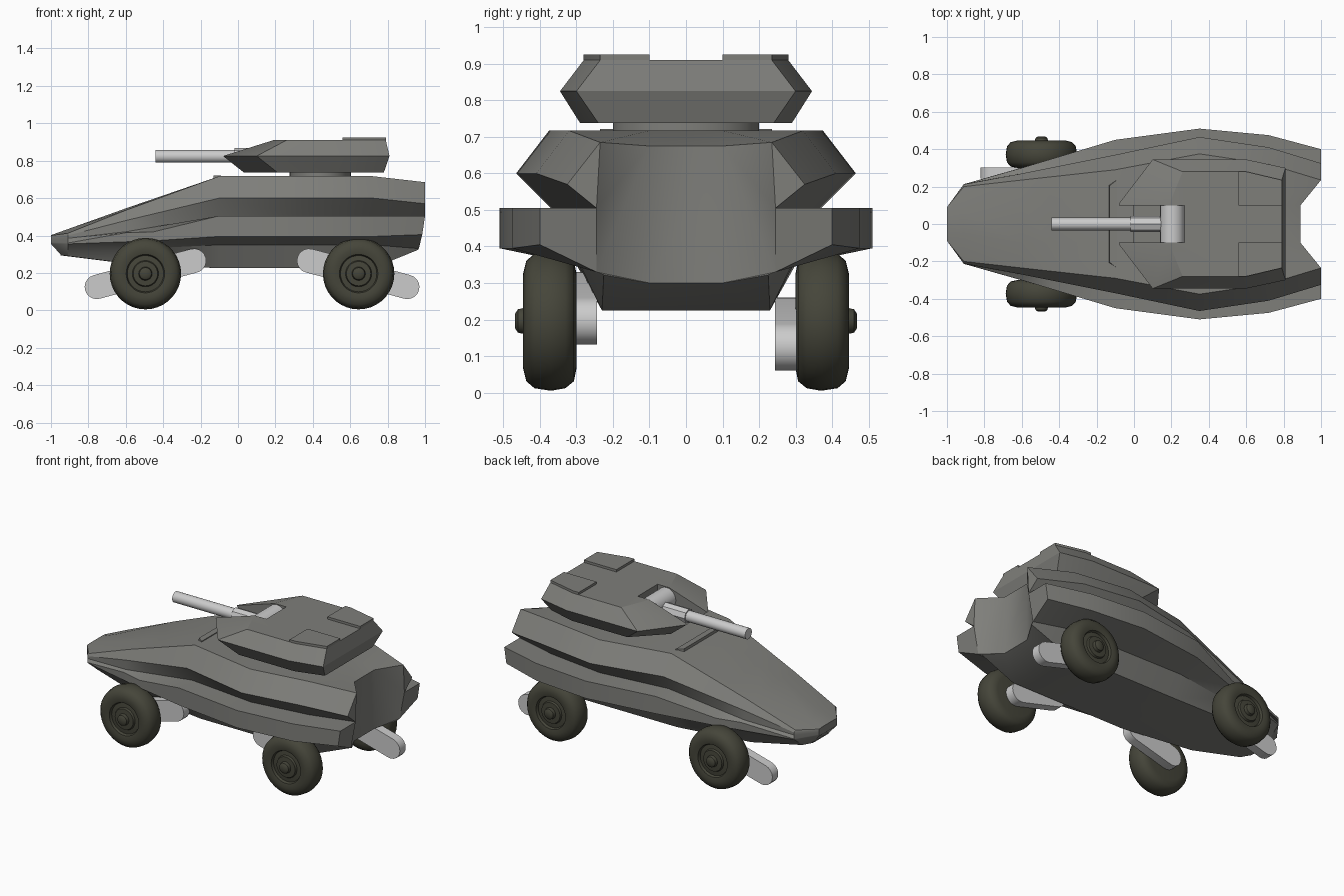
import bpy, bmesh, math
from mathutils import Matrix, Vector

if "Cube" in bpy.data.objects:
    bpy.data.objects.remove(bpy.data.objects["Cube"])


def material(name, rgb):
    m = bpy.data.materials.new(name)
    m.diffuse_color = (*rgb, 1)
    m.use_nodes = True
    m.node_tree.nodes["Principled BSDF"].inputs["Base Color"].default_value = m.diffuse_color
    return m


GREY = material("armour_grey", (0.21, 0.21, 0.195))
STEEL = material("light_steel", (0.60, 0.60, 0.60))
RUBBER = material("dark_olive_rubber", (0.06, 0.06, 0.042))


def finish(name, bm, mat, angle=30):
    bmesh.ops.recalc_face_normals(bm, faces=bm.faces)
    me = bpy.data.meshes.new(name)
    bm.to_mesh(me)
    bm.free()
    me.materials.append(mat)
    me.shade_smooth()
    me.set_sharp_from_angle(angle=math.radians(angle))
    ob = bpy.data.objects.new(name, me)
    bpy.context.collection.objects.link(ob)
    return ob


def loft(name, rings, mat, angle=30):
    """Skin closed rings of equal length and cap both ends."""
    bm = bmesh.new()
    vs = [[bm.verts.new(p) for p in r] for r in rings]
    n = len(vs[0])
    for a, b in zip(vs, vs[1:]):
        for i in range(n):
            bm.faces.new((a[i], a[(i + 1) % n], b[(i + 1) % n], b[i]))
    bm.faces.new(vs[0])
    bm.faces.new(vs[-1])
    return finish(name, bm, mat, angle)


def mirrored(half, z):
    return [(x, y, z) for x, y in half] + [(x, -y, z) for x, y in reversed(half)]


def cylinder(name, loc, axis, r, depth, mat, sides=24, scale=(1, 1, 1)):
    bm = bmesh.new()
    rot = Vector((0, 0, 1)).rotation_difference(Vector(axis)).to_matrix().to_4x4()
    bmesh.ops.create_cone(bm, cap_ends=True, segments=sides, radius1=r, radius2=r, depth=depth,
                          matrix=Matrix.Translation(loc) @ Matrix.Diagonal((*scale, 1)) @ rot)
    return finish(name, bm, mat)


# Hull: lengthwise rails (x, y, z), from top centre round to belly centre
T = [(-1, .05, .402), (-.6, .1, .545), (-.1, .1, .717), (.72, .1, .717), (.89, .1, .675)]
A = [(-1, .09, .40), (-.91, .20, .412), (-.6, .235, .535), (-.1, .29, .717),
     (.35, .375, .717), (.72, .32, .717), (1, .235, .685)]
B = [(-1, .09, .396), (-.91, .212, .40), (-.6, .27, .48), (-.1, .37, .60),
     (.35, .465, .60), (.72, .41, .60), (1, .325, .57)]
C = [(-1, .09, .38), (-.91, .213, .385), (-.6, .27, .42), (-.1, .32, .505),
     (.35, .37, .505), (.72, .32, .505), (1, .245, .505)]
D = [(-1, .09, .365), (-.91, .213, .36), (-.6, .30, .415), (-.45, .345, .42),
     (-.1, .45, .505), (.35, .51, .505), (.72, .475, .505), (1, .40, .505)]
E = [(-1, .09, .355), (-.91, .21, .355), (-.45, .345, .372), (-.1, .45, .395),
     (.35, .51, .395), (.72, .475, .395), (.985, .40, .405)]
F = [(-.95, .09, .30), (-.88, .18, .30), (-.5, .26, .33), (-.1, .30, .35),
     (.72, .29, .35), (.967, .245, .33)]
G = [(-.95, .08, .295), (-.88, .17, .287), (-.6, .20, .252), (-.1, .23, .225),
     (.72, .23, .225), (.96, .225, .322)]
H = [(-.95, .04, .294), (-.6, .1, .25), (-.1, .1, .225), (.72, .1, .225), (.89, .1, .30)]
RAILS = [T, A, B, C, D, E, F, G, H]
STATIONS = [-1, -.91, -.6, -.45, -.1, .35, .72, 1]


def sample(rail, x):
    x = min(max(x, rail[0][0]), rail[-1][0])
    for p, q in zip(rail, rail[1:]):
        if x <= q[0]:
            return Vector(p).lerp(Vector(q), (x - p[0]) / (q[0] - p[0]))


bm = bmesh.new()
grid = {s: [[bm.verts.new((p.x, s * p.y, p.z)) for p in (sample(r, x) for r in RAILS)]
            for x in STATIONS] for s in (1, -1)}
last = len(RAILS) - 1
for i in range(len(STATIONS) - 1):
    for s in (1, -1):
        a, b = grid[s][i], grid[s][i + 1]
        for j in range(last):
            bm.faces.new((a[j], a[j + 1], b[j + 1], b[j]))
    for j in (0, last):  # centre strips of deck and belly
        bm.faces.new((grid[1][i][j], grid[1][i + 1][j], grid[-1][i + 1][j], grid[-1][i][j]))
for j in range(last):  # nose cap
    l, r = grid[1][0], grid[-1][0]
    bm.faces.new((l[j], l[j + 1], r[j + 1], r[j]))
for s in (1, -1):  # recessed rear
    v = grid[s][-1]
    for ids in ((1, 2, 3), (0, 1, 3), (0, 3, 6), (0, 6, 8), (6, 7, 8), (3, 4, 5, 6)):
        bm.faces.new([v[k] for k in ids])
bm.faces.new((grid[1][-1][0], grid[-1][-1][0], grid[-1][-1][8], grid[1][-1][8]))
finish("hull", bm, GREY)

# Visor strip on the front slope
loft("visor", [mirrored([(-.135, .21), (-.09, .24)], .69),
               mirrored([(-.13, .205), (-.092, .235)], .722)], GREY)

# Turret with gun slot
cylinder("turret_ring", (.44, 0, .728), (0, 0, 1), 1, .035, GREY, 32, (.165, .2, 1))
turret = loft("turret", [
    mirrored([(.03, .11), (.21, .29), (.6, .29), (.78, .24)], .738),
    mirrored([(-.08, .11), (.10, .345), (.6, .345), (.81, .30)], .825),
    mirrored([(.19, .11), (.26, .28), (.6, .28), (.79, .235)], .91)], GREY, 20)
cutter = loft("slot_cutter", [mirrored([(-.3, .1), (.27, .1)], .765),
                              mirrored([(-.3, .1), (.27, .1)], 1.0)], GREY)
cutter.hide_render = True
cutter.display_type = 'WIRE'
cut = turret.modifiers.new("gun_slot", 'BOOLEAN')
cut.operation, cut.object, cut.solver = 'DIFFERENCE', cutter, 'EXACT'

# Roof hatches
for s, side in ((1, "left"), (-1, "right")):
    plan = [(.56, .1), (.56, .28), (.6, .28), (.79, .235), (.79, .1)]
    loft("hatch_" + side, [[(x, s * y, z) for x, y in plan] for z in (.905, .925)], GREY)

# Gun
cylinder("gun_mantlet", (.205, 0, .842), (0, 1, 0), .065, .196, STEEL)
cylinder("gun_sleeve", (.07, 0, .823), (1, 0, 0), .044, .18, STEEL, 8)
cylinder("gun_barrel", (-.22, 0, .823), (1, 0, 0), .034, .44, STEEL, 20)

# Wheels: lathed tyre and hub profile (radius, distance from centre line)
PROFILE = [(0, .305), (.13, .30), (.165, .307), (.184, .33), (.191, .37), (.184, .415),
           (.165, .437), (.13, .446), (.103, .44), (.097, .425), (.07, .428), (.065, .44),
           (.036, .442), (.032, .46), (.02, .468), (0, .468)]


def wheel(name, x, z, s):
    bm = bmesh.new()
    vs = [bm.verts.new((x, s * y, z + r)) for r, y in PROFILE]
    es = [bm.edges.new(e) for e in zip(vs, vs[1:])]
    bmesh.ops.spin(bm, geom=vs + es, cent=(x, 0, z), axis=(0, 1, 0), angle=math.tau, steps=36)
    bmesh.ops.remove_doubles(bm, verts=bm.verts, dist=1e-4)
    finish(name, bm, RUBBER, 40)


def arm(name, p, q, s, r=.065):
    """Flat bar with round ends between two (x, z) points."""
    ang = math.atan2(q[1] - p[1], q[0] - p[0])
    pts = []
    for c, start in ((q, ang - math.pi / 2), (p, ang + math.pi / 2)):
        for k in range(11):
            t = start + math.pi * k / 10
            pts.append((c[0] + r * math.cos(t), c[1] + r * math.sin(t)))
    loft(name, [[(x, s * y, z) for x, z in pts] for y in (.243, .302)], STEEL)


for x, end in ((-.495, "front"), (.645, "rear")):
    for s, side in ((1, "left"), (-1, "right")):
        z = .196
        wheel(f"wheel_{end}_{side}", x, z, s)
        # Right arms trail inward and up; left arms point outward or back and down
        if s < 0:
            tip = (x + (.26 if end == "front" else -.265), .265)
        else:
            tip = (x + (-.26 if end == "front" else .26), .125)
        arm(f"suspension_arm_{end}_{side}", (x, z), tip, s)
